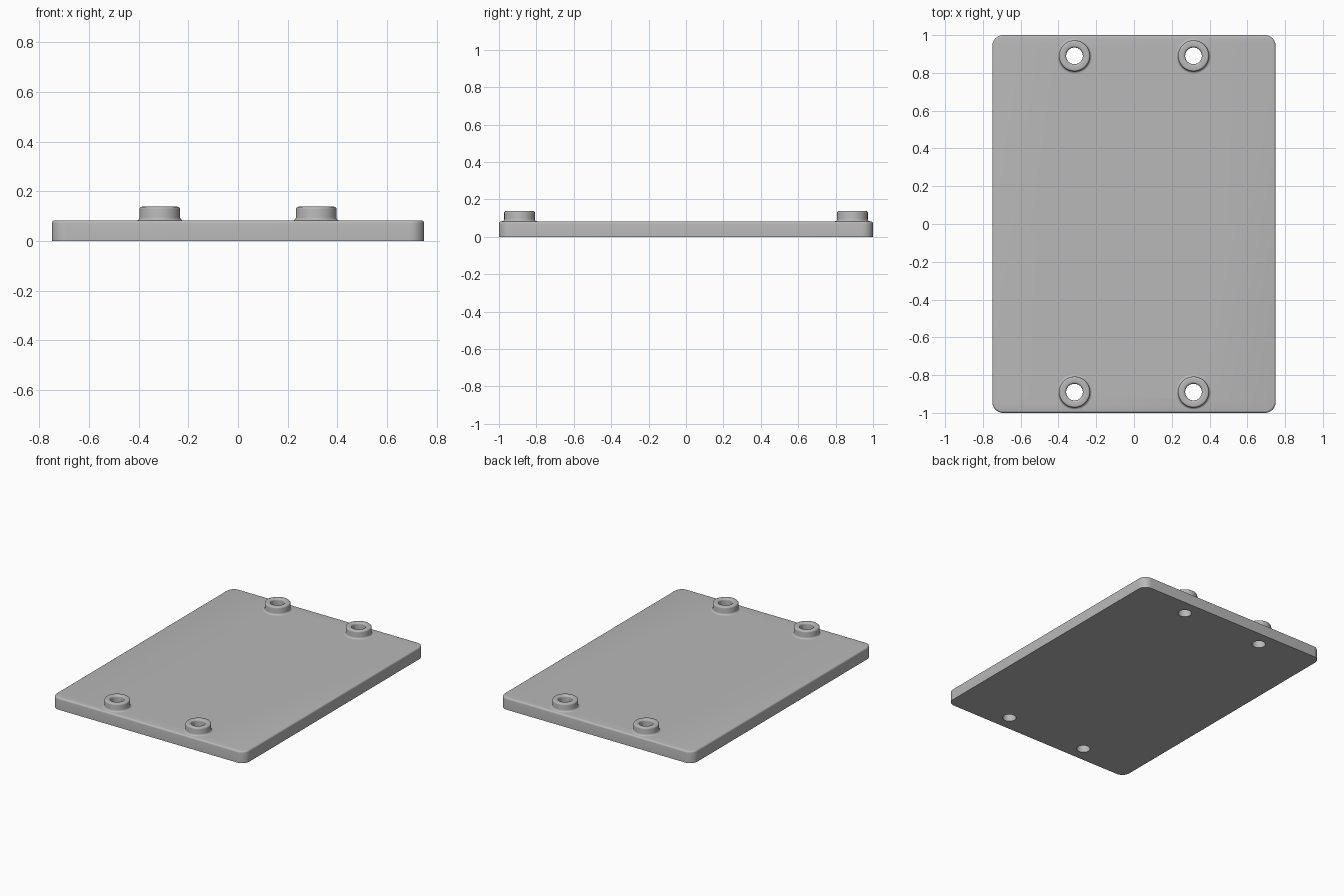
import bpy, bmesh, math

cube = bpy.data.objects.get("Cube")
if cube:
    bpy.data.objects.remove(cube, do_unlink=True)

PLATE_TOP, BOSS_TOP, BORE = 0.083, 0.138, 0.044
CENTRES = [(sx * 0.315, sy * 0.89) for sx in (-1, 1) for sy in (-1, 1)]
SEGMENTS = 48

grey = bpy.data.materials.new("plain_grey")
grey.use_nodes = True
colour = (0.48, 0.48, 0.48, 1)
grey.diffuse_color = colour
grey.node_tree.nodes["Principled BSDF"].inputs["Base Color"].default_value = colour


def make_object(name, bm):
    bmesh.ops.recalc_face_normals(bm, faces=bm.faces)
    mesh = bpy.data.meshes.new(name)
    bm.to_mesh(mesh)
    bm.free()
    mesh.materials.append(grey)
    obj = bpy.data.objects.new(name, mesh)
    bpy.context.collection.objects.link(obj)
    return obj


def select_only(obj):
    bpy.ops.object.select_all(action="DESELECT")
    obj.select_set(True)
    bpy.context.view_layer.objects.active = obj


def smooth(obj):
    select_only(obj)
    bpy.ops.object.shade_smooth_by_angle(angle=math.radians(35))


def lathe(name, profile, x, y):
    """Spin a radius/height profile around a vertical axis."""
    bm = bmesh.new()
    rings = []
    for r, z in profile:
        rings.append([bm.verts.new((r * math.cos(a), r * math.sin(a), z))
                      for a in (math.tau * i / SEGMENTS for i in range(SEGMENTS))])
    for low, high in zip(rings, rings[1:]):
        for i in range(SEGMENTS):
            j = (i + 1) % SEGMENTS
            bm.faces.new((low[i], low[j], high[j], high[i]))
    if profile[0][0] == profile[-1][0]:
        bm.faces.new(rings[0])
        bm.faces.new(rings[-1])
    obj = make_object(name, bm)
    obj.location = (x, y, 0)
    return obj


def arc(r, z, radius, start, end, steps=5):
    """Quarter-round points for a profile, angles in degrees."""
    angles = [math.radians(start + (end - start) * i / steps) for i in range(steps + 1)]
    return [(r + radius * math.cos(a), z + radius * math.sin(a)) for a in angles]


# Base plate: rounded corners, softened top edge
bm = bmesh.new()
bmesh.ops.create_cube(bm, size=1)
bmesh.ops.scale(bm, vec=(1.5, 2, PLATE_TOP), verts=bm.verts)
bmesh.ops.translate(bm, vec=(0, 0, PLATE_TOP / 2), verts=bm.verts)
upright = [e for e in bm.edges if abs(e.verts[0].co.z - e.verts[1].co.z) > 0.01]
bmesh.ops.bevel(bm, geom=upright, offset=0.058, segments=10, profile=0.5, affect="EDGES")
rim = [e for e in bm.edges if all(v.co.z > PLATE_TOP - 0.001 for v in e.verts)]
bmesh.ops.bevel(bm, geom=rim, offset=0.012, segments=4, profile=0.5, affect="EDGES")
plate = make_object("base_plate", bm)

# Through holes
for x, y in CENTRES:
    cutter = lathe("hole_cutter", [(BORE, -0.1), (BORE, 0.2)], x, y)
    cutter.hide_render = True
    cut = plate.modifiers.new("hole", "BOOLEAN")
    cut.operation = "DIFFERENCE"
    cut.solver = "EXACT"
    cut.object = cutter
    select_only(plate)
    bpy.ops.object.modifier_apply(modifier=cut.name)
    bpy.data.objects.remove(cutter, do_unlink=True)
smooth(plate)

# Mounting bosses: fillet at the foot, rounded rim, open bore
profile = (arc(0.094, PLATE_TOP + 0.012, 0.012, 270, 180)
           + arc(0.072, BOSS_TOP - 0.010, 0.010, 0, 90)
           + arc(BORE + 0.012, BOSS_TOP - 0.012, 0.012, 90, 180)
           + [(BORE, PLATE_TOP - 0.001)])
for x, y in CENTRES:
    side = "left" if x > 0 else "right"
    end = "front" if y < 0 else "back"
    smooth(lathe(f"{end}_{side}_boss", profile, x, y))
